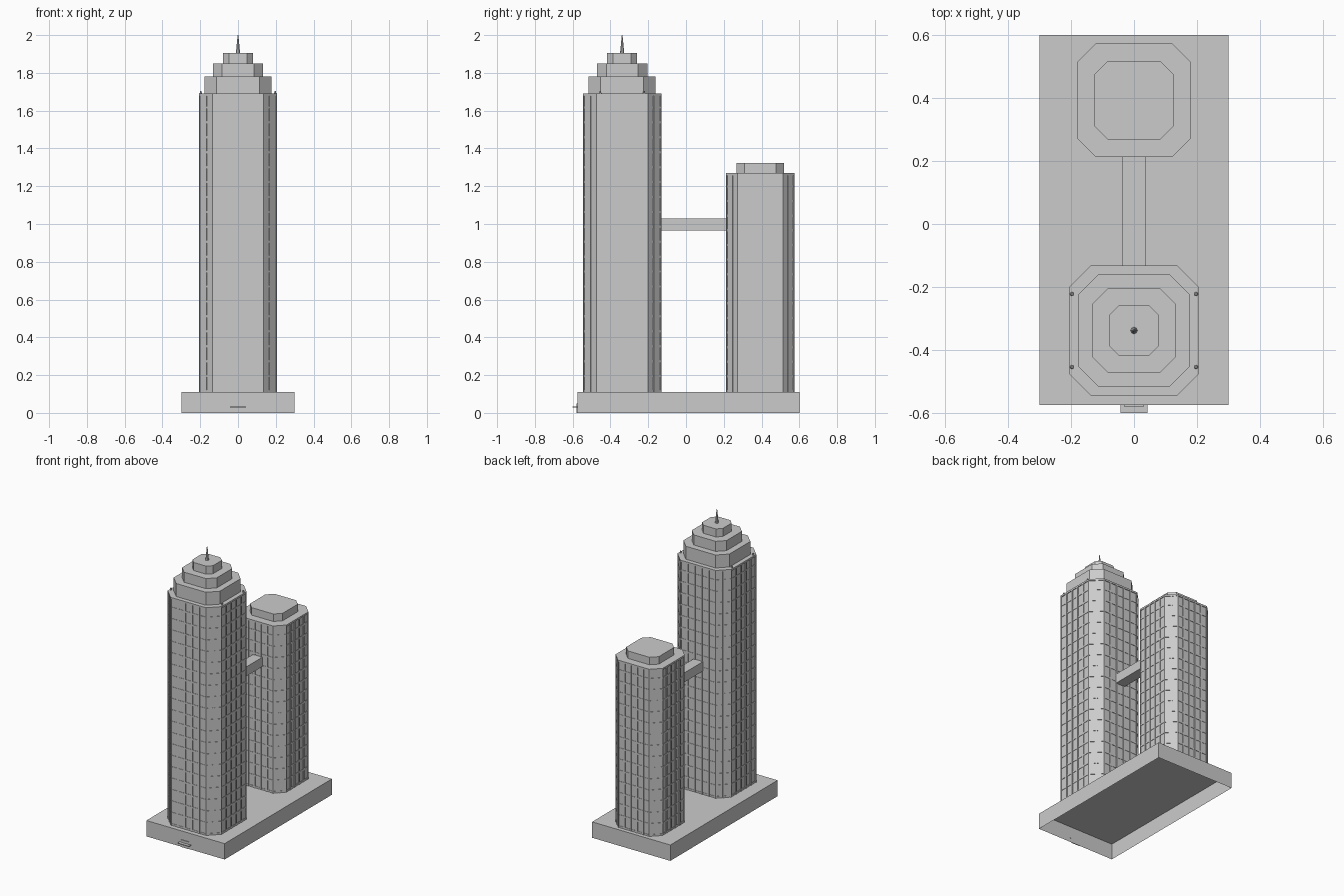
import bpy, bmesh, math
from mathutils import Vector, Matrix

old = bpy.data.objects.get("Cube")
if old:
    bpy.data.objects.remove(old, do_unlink=True)

grey = bpy.data.materials.new("concrete grey")
grey.use_nodes = True
colour = (0.6, 0.6, 0.6, 1)
grey.diffuse_color = colour
grey.node_tree.nodes["Principled BSDF"].inputs["Base Color"].default_value = colour


def finish(name, bm):
    bmesh.ops.recalc_face_normals(bm, faces=bm.faces)
    mesh = bpy.data.meshes.new(name)
    bm.to_mesh(mesh)
    bm.free()
    mesh.materials.append(grey)
    obj = bpy.data.objects.new(name, mesh)
    bpy.context.collection.objects.link(obj)
    return obj


def add_box(bm, lo, hi, turn=Matrix()):
    lo, hi = Vector(lo), Vector(hi)
    m = turn @ Matrix.Translation((lo + hi) / 2) @ Matrix.Diagonal((*(hi - lo), 1))
    return bmesh.ops.create_cube(bm, size=1, matrix=m)["verts"]


def box(name, lo, hi):
    bm = bmesh.new()
    add_box(bm, lo, hi)
    return finish(name, bm)


def octagon(half, flat):
    """Corners of a square with cut corners, counter-clockwise."""
    pts = []
    for i in range(4):
        turn = Matrix.Rotation(i * math.pi / 2, 2)
        pts += [turn @ Vector((half, -flat)), turn @ Vector((half, flat))]
    return pts


def add_prism(bm, cy, half, flat, z0, z1):
    base = bm.faces.new([bm.verts.new((p.x, p.y + cy, z0)) for p in octagon(half, flat)])
    top = bmesh.ops.extrude_face_region(bm, geom=[base], use_keep_orig=True)["geom"]
    for v in top:
        if isinstance(v, bmesh.types.BMVert):
            v.co.z = z1


def prism(name, *size):
    bm = bmesh.new()
    add_prism(bm, *size)
    return finish(name, bm)


def tower(name, cy, half, flat, z0, z1, floors):
    depth = 0.005
    prism(name + "_core", cy, half - depth, flat - depth * 0.4, z0, z1)
    prism(name + "_roof_edge", cy, half, flat, z1 - 0.012, z1)

    # Floor bands sit slightly behind the upright fins
    bm = bmesh.new()
    step = (z1 - z0) / floors
    for i in range(floors):
        z = z0 + i * step
        add_prism(bm, cy, half - depth / 2, flat - depth * 0.2, z, z + 0.012)
    finish(name + "_floor_bands", bm)

    # Upright fins divide each side into bays
    bm = bmesh.new()
    pts = octagon(half, flat)
    for i, a in enumerate(pts):
        b = pts[(i + 1) % 8]
        bays = 5 if i % 2 == 0 else 2
        along = b - a
        angle = Matrix.Rotation(math.atan2(along.y, along.x), 4, 'Z')
        for k in range(bays + 1):
            p = a + along * (k / bays)
            left = 0 if k == 0 else -0.005
            right = 0 if k == bays else 0.005
            turn = Matrix.Translation((p.x, p.y + cy, 0)) @ angle
            add_box(bm, (left, 0, z0), (right, depth + 0.002, z1 - 0.001), turn)
    finish(name + "_fins", bm)


# Podium, open underneath
bm = bmesh.new()
add_box(bm, (-0.3, -0.575, 0), (0.3, 0.6, 0.11))
bottom = [f for f in bm.faces if f.calc_center_median().z < 0.01]
bmesh.ops.delete(bm, geom=bottom, context='FACES')
finish("podium", bm)

# Entrance
box("entrance_door", (-0.032, -0.579, 0), (0.032, -0.574, 0.05))
box("entrance_canopy", (-0.043, -0.6, 0.028), (0.043, -0.574, 0.033))

# Tall tower with stepped crown
TALL, SHORT = -0.338, 0.393
tower("tall_tower", TALL, 0.207, 0.136, 0.11, 1.69, 20)
prism("lower_crown", TALL, 0.177, 0.114, 1.69, 1.78)
prism("middle_crown", TALL, 0.133, 0.084, 1.78, 1.85)
prism("upper_crown", TALL, 0.079, 0.048, 1.85, 1.906)

# Spire and roof finials
bm = bmesh.new()
spire = bmesh.ops.create_cone(bm, cap_ends=True, segments=8, radius1=0.011, radius2=0.002,
                              depth=0.094, matrix=Matrix.Translation((0, TALL, 1.953)))
finish("spire", bm)
bm = bmesh.new()
for x in (-0.197, 0.197):
    for y in (-0.116, 0.116):
        bmesh.ops.create_cone(bm, cap_ends=True, segments=8, radius1=0.006, radius2=0.004,
                              depth=0.014, matrix=Matrix.Translation((x, TALL + y, 1.697)))
finish("roof_finials", bm)

# Short tower with cap, and the bridge between towers
tower("short_tower", SHORT, 0.181, 0.12, 0.11, 1.27, 15)
prism("short_tower_cap", SHORT, 0.125, 0.083, 1.27, 1.322)
box("sky_bridge", (-0.036, -0.135, 0.965), (0.036, 0.216, 1.03))
